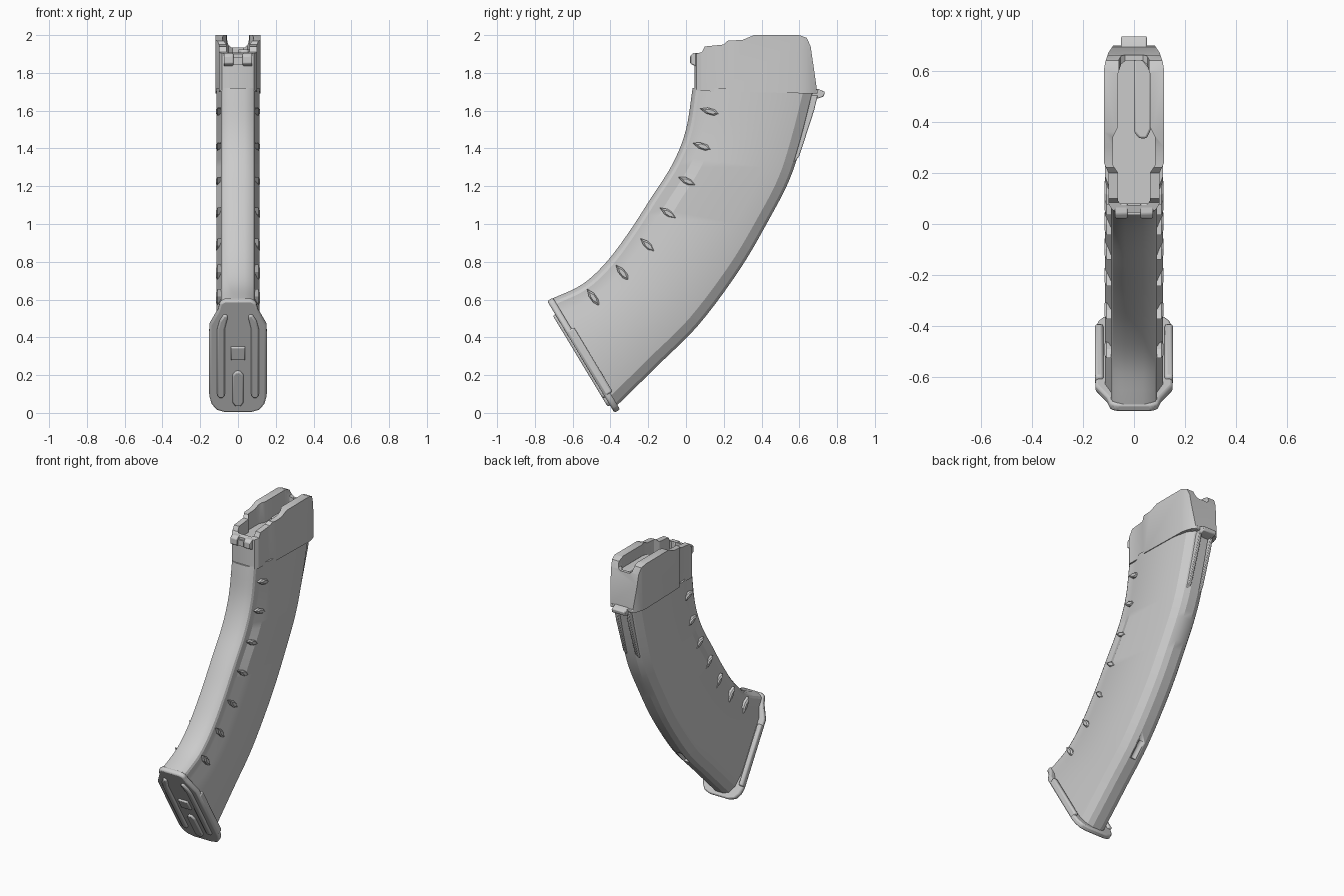
import bpy, bmesh, math
from mathutils import Matrix, Vector

if "Cube" in bpy.data.objects:
    bpy.data.objects.remove(bpy.data.objects["Cube"], do_unlink=True)

grey = bpy.data.materials.new("plain_grey")
grey.use_nodes = True
grey.diffuse_color = (0.6, 0.6, 0.6, 1)
grey.node_tree.nodes["Principled BSDF"].inputs["Base Color"].default_value = (0.6, 0.6, 0.6, 1)


def frame(a, b, h, origin=(0, 0, 0)):
    """Matrix whose local axes are the world vectors a, b and h."""
    m = Matrix((a, b, h)).transposed().to_4x4()
    m.translation = Vector(origin)
    return m


SIDE = frame((0, 1, 0), (0, 0, 1), (1, 0, 0))
PLAN = Matrix.Identity(4)
along, out = Vector((0, 0.516, -0.857)), Vector((0, -0.857, -0.516))
BASE = frame((1, 0, 0), along, out, (0, -0.735, 0.592))


def finish(name, bm, angle=30):
    bmesh.ops.recalc_face_normals(bm, faces=bm.faces)
    me = bpy.data.meshes.new(name)
    bm.to_mesh(me)
    bm.free()
    ob = bpy.data.objects.new(name, me)
    bpy.context.collection.objects.link(ob)
    me.materials.append(grey)
    activate(ob)
    bpy.ops.object.shade_smooth_by_angle(angle=math.radians(angle))
    return ob


def activate(ob):
    bpy.ops.object.select_all(action="DESELECT")
    ob.select_set(True)
    bpy.context.view_layer.objects.active = ob


def loft(name, rings, angle=30):
    bm = bmesh.new()
    vs = [[bm.verts.new(p) for p in ring] for ring in rings]
    n = len(vs[0])
    for r, q in zip(vs, vs[1:]):
        for i in range(n):
            j = (i + 1) % n
            bm.faces.new((r[i], r[j], q[j], q[i]))
    bm.faces.new(vs[0])
    bm.faces.new(vs[-1])
    return finish(name, bm, angle)


def prism(name, pts, lo, hi, m, bevel=0):
    ob = loft(name, [[m @ Vector((a, b, h)) for a, b in pts] for h in (lo, hi)])
    if bevel:
        mod = ob.modifiers.new("soft_edges", "BEVEL")
        mod.width, mod.segments, mod.limit_method = bevel, 2, "ANGLE"
    return ob


def box(a0, a1, b0, b1):
    return [(a0, b0), (a1, b0), (a1, b1), (a0, b1)]


def both(half):
    return half + [(-a, b) for a, b in reversed(half)]


def boolean(ob, cutter, operation):
    cutter.hide_render = True
    mod = ob.modifiers.new("cut", "BOOLEAN")
    mod.object, mod.operation, mod.solver = cutter, operation, "EXACT"
    activate(ob)
    bpy.ops.object.modifier_apply(modifier=mod.name)
    bpy.data.objects.remove(cutter, do_unlink=True)


def curve(pts, t):
    """Smooth curve through pts; t counts points."""
    i = min(int(t), len(pts) - 2)
    f = t - i
    p1, p2 = Vector(pts[i]), Vector(pts[i + 1])
    p0 = Vector(pts[i - 1]) if i else 2 * p1 - p2
    p3 = Vector(pts[i + 2]) if i + 2 < len(pts) else 2 * p2 - p1
    return 0.5 * (2 * p1 + (p2 - p0) * f + (2 * p0 - 5 * p1 + 4 * p2 - p3) * f * f
                  + (3 * p1 - p0 - 3 * p2 + p3) * f ** 3)


# Curved body: a stepped cross-section swept between the front and back curves
front = [(-.72, .60), (-.55, .68), (-.42, .80), (-.30, .96), (-.19, 1.13),
         (-.07, 1.32), (0, 1.50), (.035, 1.72)]
back = [(-.375, .03), (-.14, .26), (.07, .47), (.285, .76), (.44, 1.025),
        (.55, 1.24), (.62, 1.46), (.685, 1.72)]
rings = []
steps = 5
for k in range((len(front) - 1) * steps + 1):
    f, b = curve(front, k / steps), curve(back, k / steps)
    length = (b - f).length
    d = (b - f) / length
    half = [(.035, 0), (.065, .008), (.083, .02), (.09, .035), (.09, .09), (.113, .15),
            (.113, length - .16), (.095, length - .06), (.065, length - .015), (.03, length)]
    rings.append([(x, *(f + d * s)) for x, s in both(half)])
body = loft("body", rings, 22)

# Drain hole low on the back
bm = bmesh.new()
bmesh.ops.create_cone(bm, cap_ends=True, segments=16, radius1=.02, radius2=.02, depth=.12,
                      matrix=Matrix.Translation((0, .03, .43)) @ Matrix.Rotation(math.radians(135), 4, "X"))
boolean(body, finish("hole_cutter", bm), "DIFFERENCE")

# Lens-shaped grip ribs bridging the step on each flank
ribs = [(.13, 1.595, -16), (.09, 1.41, -19), (.01, 1.225, -25), (-.09, 1.055, -33),
        (-.20, .885, -43), (-.335, .74, -50), (-.49, .61, -54)]
for y, z, deg in ribs:
    c, s = math.cos(math.radians(deg)), math.sin(math.radians(deg))
    lens = [(-.058, 0), (-.02, .016), (.02, .016), (.058, 0), (.02, -.016), (-.02, -.016)]
    for side, word in ((1, "left"), (-1, "right")):
        ring = []
        for x, scale in ((.08, 1), (.108, 1), (.116, .6)):
            ring.append([(side * x, y + scale * (a * c - b * s), z + scale * (a * s + b * c))
                         for a, b in lens])
        loft("grip_rib_" + word, ring, 15)

# Upper block: rounded plan trimmed to the side outline, then hollowed
plan = both([(.06, .045), (.085, .055), (.1, .08), (.1, .2), (.118, .24), (.118, .6),
             (.112, .635), (.1, .67), (.08, .70)])
outline = [(.03, 1.705), (.045, 1.84), (.045, 1.9), (.085, 1.91), (.10, 1.94), (.2, 1.95), (.22, 1.97),
           (.3, 1.975), (.36, 2.0), (.6, 2.0), (.64, 1.985), (.66, 1.94), (.692, 1.72), (.692, 1.69)]
block = prism("upper_block", plan, 1.6, 2.1, PLAN)
boolean(block, prism("outline_cutter", outline, -.2, .2, SIDE), "INTERSECT")
cavity = both([(.05, .075), (.062, .09), (.062, .2), (.082, .23), (.082, .34), (.062, .38),
               (.062, .59), (.05, .625), (.03, .64)])
boolean(block, prism("cavity_cutter", cavity, 1.86, 2.1, PLAN), "DIFFERENCE")
notch = both([(.035, 1.935), (.052, 1.95), (.058, 1.975), (.058, 2.1)])
boolean(block, prism("rear_notch_cutter", notch, -.8, -.58,
                     frame((1, 0, 0), (0, 0, 1), (0, -1, 0))), "DIFFERENCE")
activate(block)
bpy.ops.object.shade_smooth_by_angle(angle=math.radians(30))

# Follower ridge inside the opening and lip pieces at the front
prism("follower_ridge", [(0, .36), (.02, .335), (.05, .335), (.066, .37), (.066, .6), (.03, .645), (0, .645)],
      1.85, 1.925, PLAN, .008)
for x in (-.075, .025):
    prism("front_lip", [(.022, 1.85), (.05, 1.835), (.08, 1.85), (.08, 1.905), (.04, 1.905), (.022, 1.89)],
          x, x + .05, SIDE, .005)
prism("front_lip_bridge", box(.035, .08, 1.845, 1.885), -.03, .03, SIDE)

# Rear catch with two tapering support ribs and a web between them
prism("rear_catch", [(.65, 1.72), (.70, 1.715), (.735, 1.70), (.73, 1.675), (.70, 1.665), (.65, 1.66)],
      -.05, .05, SIDE, .005)
prism("rear_collar", box(.63, .697, 1.69, 1.712), -.085, .085, SIDE, .004)
for x in (-.055, .035):
    prism("catch_support", [(.58, 1.68), (.697, 1.68), (.678, 1.6), (.6, 1.36), (.55, 1.3)],
          x, x + .02, SIDE, .004)

# Base plate with side rails, raised ribs, button and centre rib
plate = both([(.07, 0), (.095, .015), (.105, .06), (.15, .15), (.15, .6), (.14, .64),
              (.115, .675), (.07, .69)])
prism("base_plate", plate, -.035, 0, BASE, .01)
for side, word in ((1, "left"), (-1, "right")):
    prism("base_rail_" + word, [(side * a, b) for a, b in box(.12, .153, .19, .59)],
          -.05, -.005, BASE, .01)
    prism("base_rib_" + word, [(side * a, b) for a, b in
          [(.07, .58), (.08, .595), (.1, .595), (.11, .58), (.11, .17), (.098, .12), (.075, .08),
           (.055, .085), (.055, .105), (.07, .17)]], -.01, .014, BASE, .009)
prism("base_button", box(-.038, .038, .28, .36), -.01, .012, BASE, .006)
prism("base_centre_rib", both([(.012, .43), (.03, .455), (.03, .62), (.015, .645)]),
      -.01, .014, BASE, .008)
